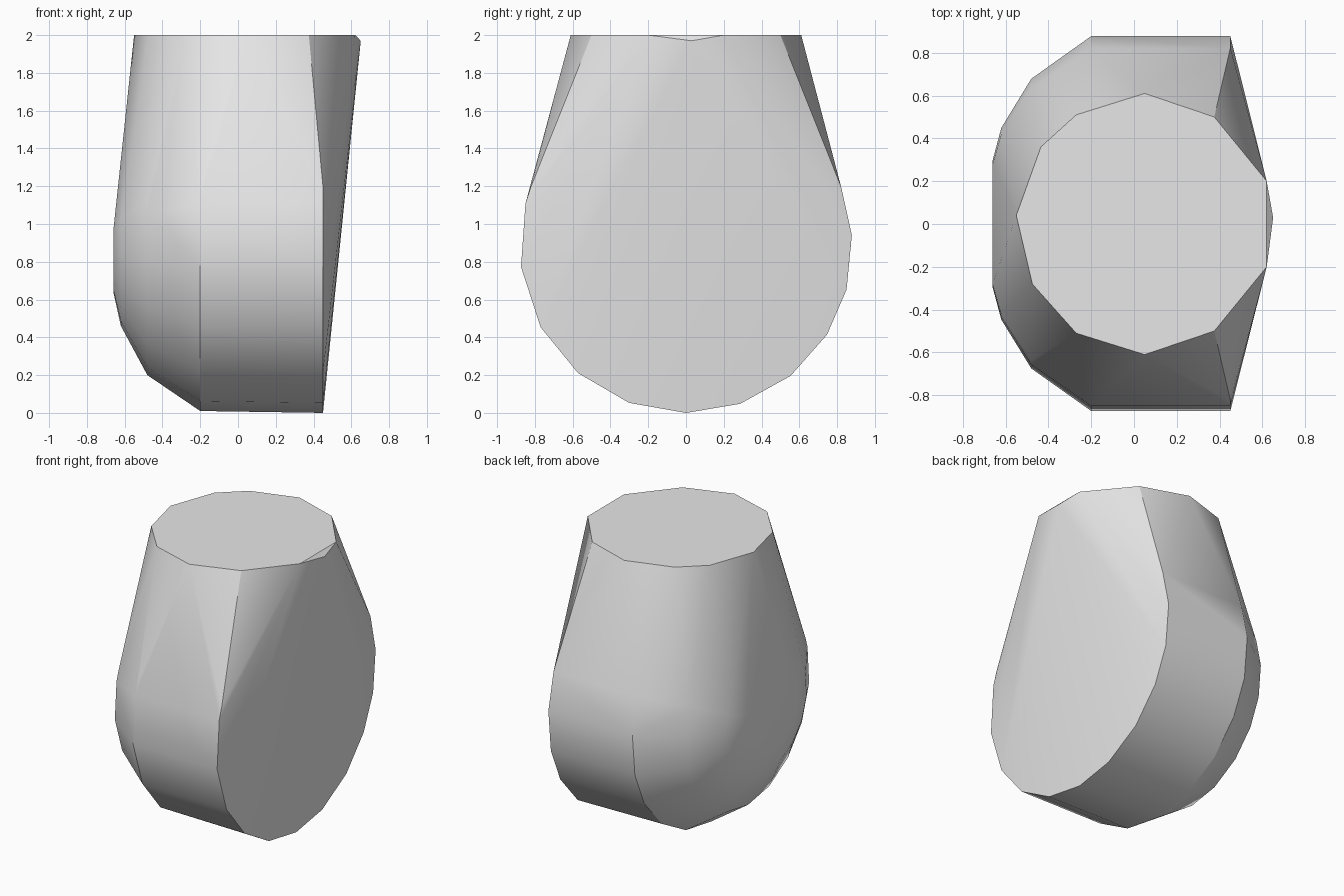
import bpy, bmesh
from math import sin, cos, radians

cube = bpy.data.objects.get("Cube")
if cube:
    bpy.data.objects.remove(cube, do_unlink=True)

# Single pale grey material
grey = bpy.data.materials.new("pale_grey")
grey.use_nodes = True
colour = (0.8, 0.8, 0.8, 1)
grey.diffuse_color = colour
grey.node_tree.nodes["Principled BSDF"].inputs["Base Color"].default_value = colour

CENTRE_Z = 0.88
ANGLES = [-111, -105, -83, -61, -40.5, -20, 0, 19, 39, 58, 75, 94, 111]


def ring(x, ry, rz):
    """Lower arc of an upright disc, angles measured from its lowest point."""
    return [(x, ry * sin(radians(a)), CENTRE_Z - rz * cos(radians(a))) for a in ANGLES]


# Upright drum with a domed side
points = []
for x, ry, rz in [(0.45, 0.88, 0.88), (-0.2, 0.88, 0.87), (-0.48, 0.68, 0.68),
                  (-0.62, 0.45, 0.42), (-0.66, 0.3, 0.24)]:
    points += ring(x, ry, rz)

# Flat top outline and the small lip on the flat side
top = [(0.05, 0.61), (0.375, 0.5), (0.62, 0.2), (0.62, -0.2), (0.375, -0.5), (0.05, -0.61),
       (-0.27, -0.51), (-0.475, -0.28), (-0.55, 0.04), (-0.435, 0.36), (-0.27, 0.51)]
points += [(x, y, 2) for x, y in top]
points.append((0.65, 0.03, 1.97))

# Wrap one convex skin round the sections
bm = bmesh.new()
for p in points:
    bm.verts.new(p)
hull = bmesh.ops.convex_hull(bm, input=bm.verts)
loose = {v for v in hull["geom_interior"] + hull["geom_unused"]
         if isinstance(v, bmesh.types.BMVert)}
bmesh.ops.delete(bm, geom=list(loose), context="VERTS")
bmesh.ops.dissolve_limit(bm, angle_limit=radians(0.5), verts=bm.verts, edges=bm.edges)
bmesh.ops.recalc_face_normals(bm, faces=bm.faces)
mesh = bpy.data.meshes.new("tapered_body")
bm.to_mesh(mesh)
bm.free()
mesh.materials.append(grey)

body = bpy.data.objects.new("tapered_body", mesh)
bpy.context.collection.objects.link(body)
bpy.ops.object.select_all(action="DESELECT")
body.select_set(True)
bpy.context.view_layer.objects.active = body
bpy.ops.object.shade_smooth_by_angle(angle=radians(30))
